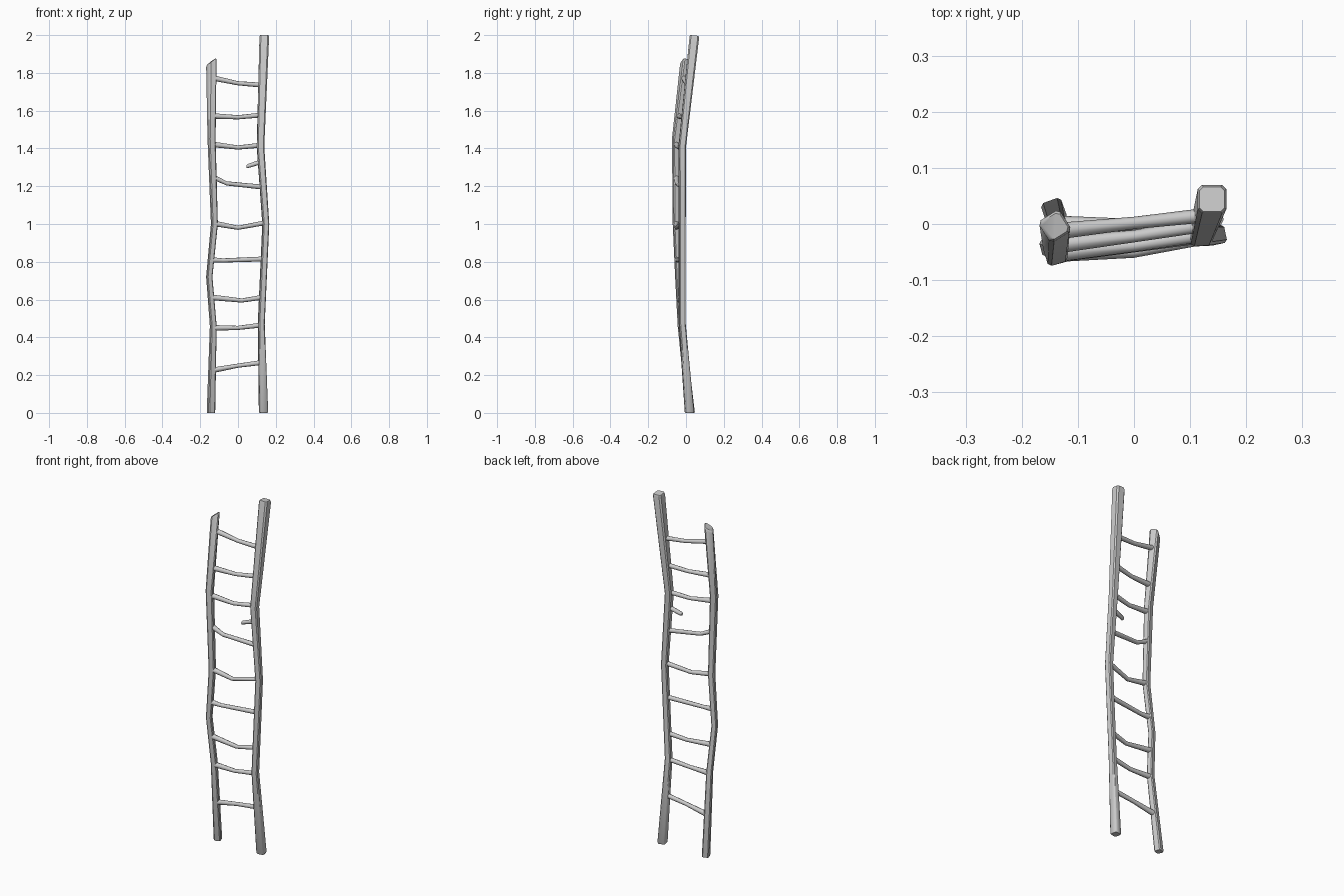
import bpy, bmesh, math
from mathutils import Vector

if "Cube" in bpy.data.objects:
    bpy.data.objects.remove(bpy.data.objects["Cube"])

wood = bpy.data.materials.new("grey_wood")
wood.diffuse_color = (0.6, 0.6, 0.6, 1)
wood.use_nodes = True
wood.node_tree.nodes["Principled BSDF"].inputs["Base Color"].default_value = wood.diffuse_color


def loft(name, rings, angle):
    """Skin a list of equal vertex rings and close both ends."""
    bm = bmesh.new()
    vs = [[bm.verts.new(p) for p in r] for r in rings]
    n = len(vs[0])
    for a, b in zip(vs, vs[1:]):
        for i in range(n):
            j = (i + 1) % n
            bm.faces.new((a[i], a[j], b[j], b[i]))
    bm.faces.new(vs[0][::-1])
    bm.faces.new(vs[-1])
    bmesh.ops.recalc_face_normals(bm, faces=bm.faces)
    me = bpy.data.meshes.new(name)
    bm.to_mesh(me)
    bm.free()
    me.materials.append(wood)
    ob = bpy.data.objects.new(name, me)
    bpy.context.collection.objects.link(ob)
    bpy.context.view_layer.objects.active = ob
    ob.select_set(True)
    bpy.ops.object.shade_smooth_by_angle(angle=math.radians(angle))
    ob.select_set(False)
    return ob


def square_ring(x, y, z, h, yaw, slope_x=0, slope_y=0, cut=0.3):
    """Square section with chamfered corners; slopes tilt the cut end."""
    pts, c, s = [], math.cos(math.radians(yaw)), math.sin(math.radians(yaw))
    k = 1 - cut
    for u, v in ((k, -1), (1, -k), (1, k), (k, 1), (-k, 1), (-1, k), (-1, -k), (-k, -1)):
        dx, dy = h * (u * c - v * s), h * (u * s + v * c)
        pts.append((x + dx, y + dy, z + slope_x * dx + slope_y * dy))
    return pts


# Rails: x, y, z, half width, yaw, end slope x, end slope y
left = [(-.143, .024, .0, .017, 20), (-.143, .024, .006, .019, 20),
        (-.131, -.026, .46, .0155, 18), (-.152, -.041, .72, .0145, 15),
        (-.125, -.052, 1.0, .016, 15), (-.140, -.053, 1.45, .0185, 17),
        (-.141, -.004, 1.851, .0225, 32, .75, .1), (-.141, -.004, 1.86, .019, 32, .75, .1)]
right = [(.135, .018, .0, .019, 12), (.135, .018, .006, .022, 12),
         (.123, -.020, .47, .0165, 12), (.147, -.020, 1.0, .0165, 12),
         (.119, -.020, 1.41, .019, 5),
         (.139, .044, 1.988, .0255, 0, 0, -.1), (.139, .044, 1.998, .022, 0, 0, -.1)]
loft("left_rail", [square_ring(*r) for r in left], 40)
loft("right_rail", [square_ring(*r) for r in right], 40)


def rail_at(rail, z):
    """Centre of a rail at height z."""
    for a, b in zip(rail, rail[1:]):
        if a[2] <= z <= b[2]:
            t = (z - a[2]) / (b[2] - a[2])
            return Vector((a[0] + (b[0] - a[0]) * t, a[1] + (b[1] - a[1]) * t, z))


def stick(name, pts, radii):
    """Round branch, eight sided, with sections facing along x."""
    rings = []
    for p, r in zip(pts, radii):
        rings.append([(p[0], p[1] + r * math.cos(a), p[2] + r * math.sin(a))
                      for a in (i * math.tau / 8 for i in range(8))])
    return loft(name, rings, 50)


# Rungs: left z, bend x, bend z, right z, forward bend
rungs = [(.225, .0, .25, .267, 0), (.45, .0, .45, .465, .008), (.612, .02, .595, .612, .012),
         (.81, -.08, .807, .815, .004), (1.003, .0, .98, 1.007, .012),
         (1.25, -.06, 1.215, 1.195, .004), (1.422, .0, 1.405, 1.417, .004),
         (1.572, .0, 1.565, 1.577, .003), (1.775, .0, 1.745, 1.735, .0)]
for i, (zl, xm, zm, zr, fwd) in enumerate(rungs):
    a, b = rail_at(left, zl), rail_at(right, zr)
    m = a.lerp(b, (xm - a.x) / (b.x - a.x))
    m.z, m.y = zm, m.y - fwd
    stick("rung_%d" % (i + 1), [a, m, b], [.015, .011, .013])

# Broken rung stump on the right rail
end = rail_at(right, 1.33)
stick("broken_rung", [(.046, -.03, 1.305), (.05, -.03, 1.306), end], [.008, .011, .013])
